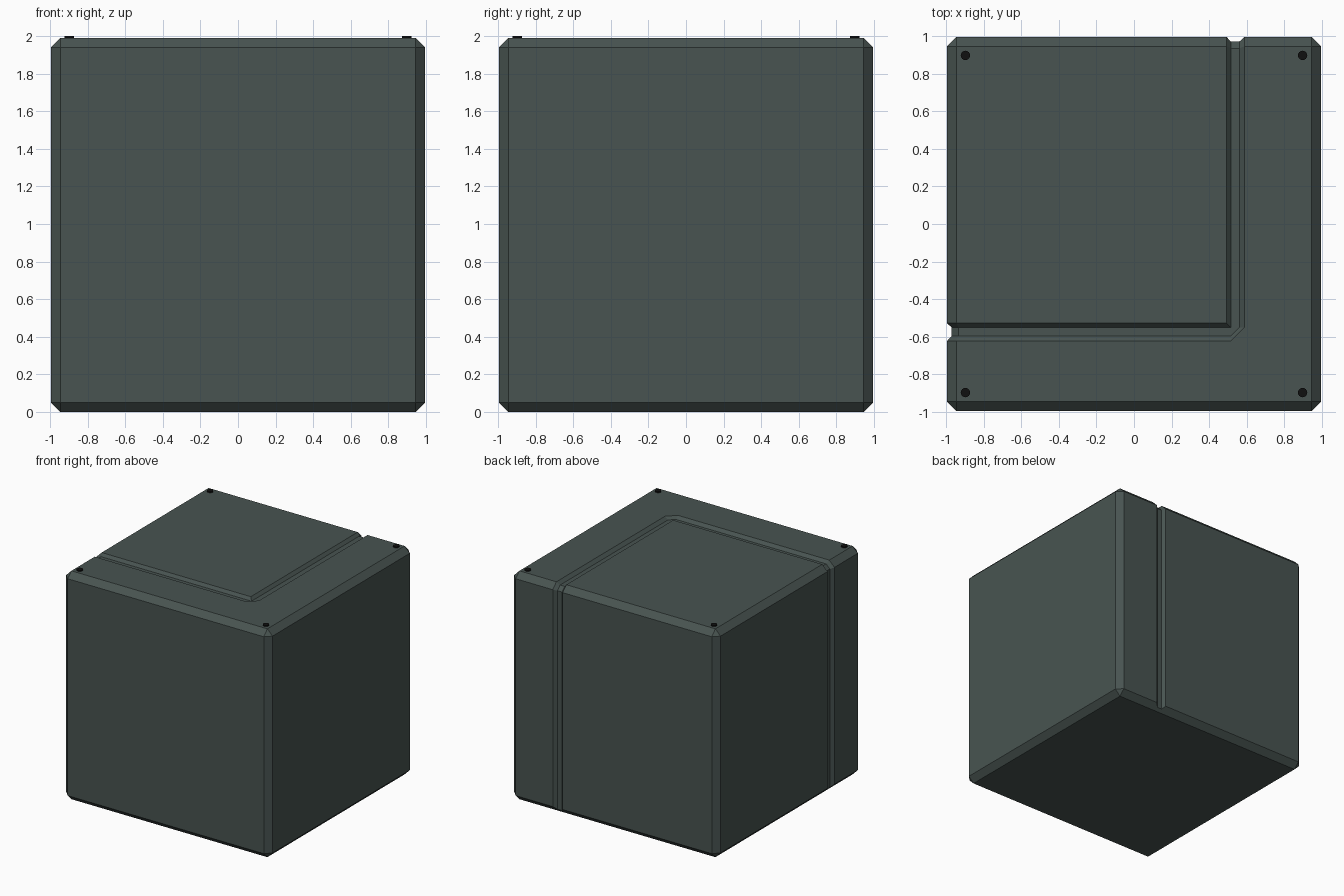
import bpy, bmesh, math

if "Cube" in bpy.data.objects:
    bpy.data.objects.remove(bpy.data.objects["Cube"])

H, TOP, CH = 0.995, 1.99, 0.05      # half width, top height, chamfer
DEPTH, OVER = 0.025, 0.01           # groove depth, cutter overshoot
K = math.tan(math.pi / 8)


def material(name, rgb):
    m = bpy.data.materials.new(name)
    m.diffuse_color = (*rgb, 1)
    m.use_nodes = True
    m.node_tree.nodes["Principled BSDF"].inputs["Base Color"].default_value = m.diffuse_color
    return m


def make_object(name, bm, mat=None):
    bmesh.ops.recalc_face_normals(bm, faces=bm.faces)
    me = bpy.data.meshes.new(name)
    bm.to_mesh(me)
    bm.free()
    ob = bpy.data.objects.new(name, me)
    bpy.context.collection.objects.link(ob)
    if mat:
        me.materials.append(mat)
    return ob


slate = material("slate", (0.065, 0.088, 0.082))
black = material("black", (0.005, 0.005, 0.005))

# Chamfered cube body
bm = bmesh.new()
bmesh.ops.create_cube(bm, size=1)
for v in bm.verts:
    v.co = (v.co.x * 2 * H, v.co.y * 2 * H, (v.co.z + 0.5) * TOP)
bmesh.ops.bevel(bm, geom=bm.edges[:], offset=CH, segments=1, affect='EDGES')
body = make_object("cube_body", bm, slate)

# Groove section: (position across, depth below surface), inner to outer side
SECTION = [(0.484, -OVER), (0.515, DEPTH), (0.560, DEPTH), (0.599, -OVER)]


def branch():
    """Stations up the back face, over the chamfer and along the top."""
    return [
        [(u, H - d, -0.1) for u, d in SECTION],
        [(u, H - d, TOP - CH - K * d) for u, d in SECTION],
        [(u, H - CH - K * d, TOP - d) for u, d in SECTION],
        [(u, max(-0.55, -u - 0.035), TOP - d) for u, d in SECTION],
    ]


# The left branch mirrors the back branch across the diagonal
def mirrored(p):
    x, y, z = p
    return (-y, -x - 0.035, z)


back = branch()
left = [[mirrored(p) for p in st] for st in back[:3]]
corner = [(p[0], p[1], p[2]) for p in back[3]]
turn = [(y_x, -x - 0.035, z) for (x, y, z), y_x in zip(corner, (0.484, 0.515, 0.515, 0.515))]
stations = back[:3] + [corner, turn] + left[::-1]

bm = bmesh.new()
rings = [[bm.verts.new(p) for p in st] for st in stations]
for a, b in zip(rings, rings[1:]):
    for i in range(4):
        j = (i + 1) % 4
        bm.faces.new((a[i], a[j], b[j], b[i]))
bm.faces.new(rings[0])
bm.faces.new(rings[-1])
bmesh.ops.remove_doubles(bm, verts=bm.verts, dist=1e-4)
bmesh.ops.triangulate(bm, faces=bm.faces[:])
cutter = make_object("groove_cutter", bm)
cutter.hide_render = True
cutter.hide_set(True)

cut = body.modifiers.new("groove", 'BOOLEAN')
cut.operation = 'DIFFERENCE'
cut.solver = 'EXACT'
cut.object = cutter

# Small black studs at the top corners
for i, (sx, sy) in enumerate([(-1, -1), (1, -1), (1, 1), (-1, 1)]):
    bm = bmesh.new()
    bmesh.ops.create_cone(bm, cap_ends=True, segments=16, radius1=0.025, radius2=0.025, depth=0.02)
    bmesh.ops.translate(bm, verts=bm.verts, vec=(0.897 * sx, 0.897 * sy, 1.99))
    make_object(f"corner_stud_{i + 1}", bm, black)
